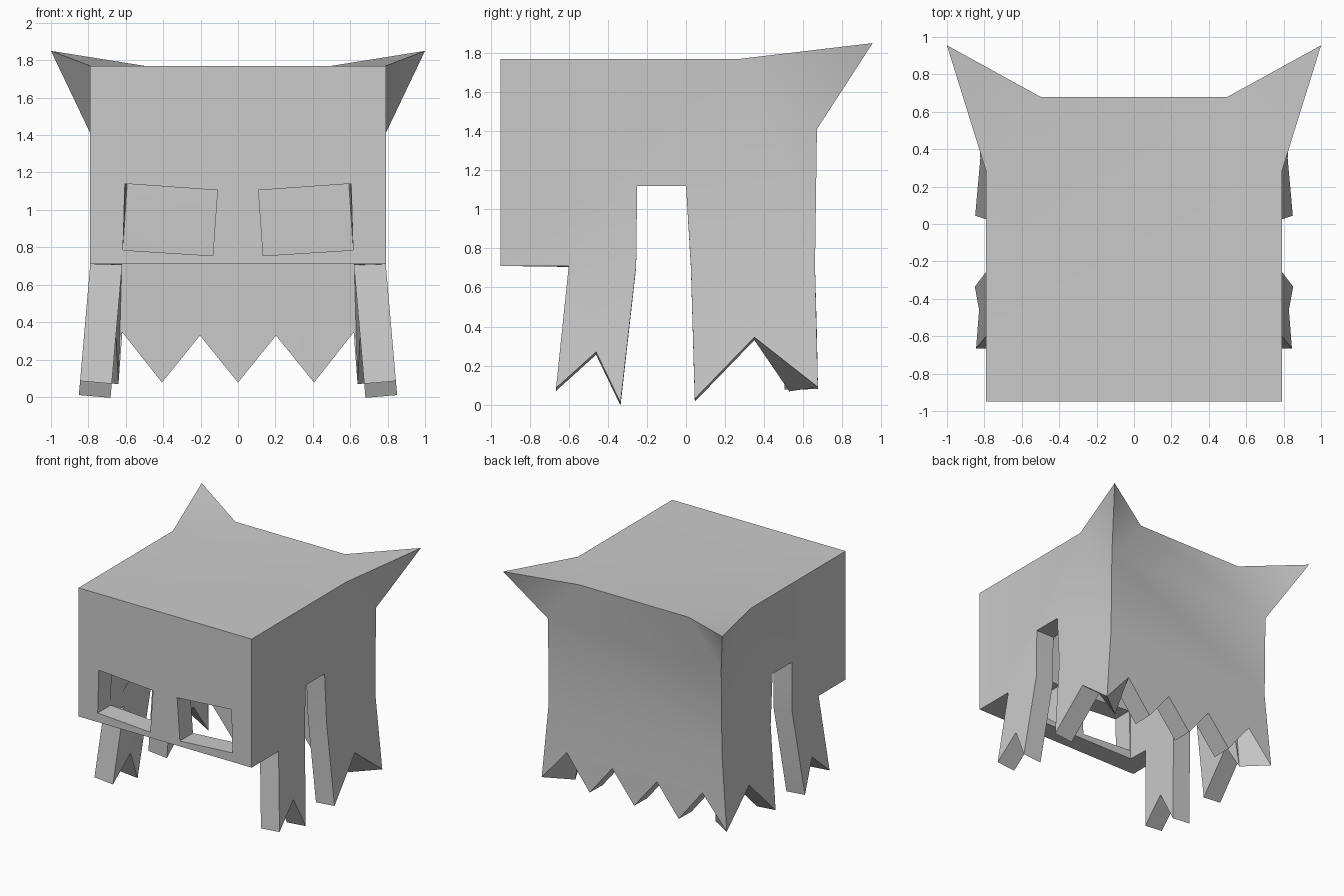
import bpy, bmesh, math
from mathutils import Vector
from mathutils.geometry import tessellate_polygon

cube = bpy.data.objects.get("Cube")
if cube:
    bpy.data.objects.remove(cube)

W, FRONT, TOP, HEM = 0.79, -0.95, 1.77, 0.71
WALL = 0.17

grey = bpy.data.materials.new("plain grey")
grey.use_nodes = True
grey.diffuse_color = (0.6, 0.6, 0.6, 1)
grey.node_tree.nodes["Principled BSDF"].inputs["Base Color"].default_value = (0.6, 0.6, 0.6, 1)

bm = bmesh.new()


def panel(*loops):
    """Fill an outline (and any holes) with faces."""
    loops = [[Vector(p) for p in loop] for loop in loops]
    verts = [bm.verts.new(p) for loop in loops for p in loop]
    for tri in tessellate_polygon(loops):
        bm.faces.new([verts[i] for i in tri])


def mirrored(points):
    return [(-x, y, z) for x, y, z in reversed(points)]


# Corner points shared by the panels around each ear
ear = (1.0, 0.955, 1.85)
ear_side = (W, 0.28, TOP)
ear_back = (0.5, 0.68, TOP)
ear_low = (W, 0.67, 1.41)
back_hem = (W, 0.66, HEM)
back_tip = (W, 0.675, 0.09)

# Side wall with two ragged legs, and the ear
side = [(W, FRONT, HEM), (W, FRONT, TOP), ear_side, ear_low, back_hem, back_tip] + [
    (W, y, z) for y, z in (
        (0.35, 0.345), (0.045, 0.03), (0.025, HEM), (0.0, 1.12), (-0.25, 1.12),
        (-0.255, HEM), (-0.335, 0.01), (-0.46, 0.27), (-0.665, 0.085), (-0.6, HEM))]
for flip in (lambda pts: pts, mirrored):
    panel(flip(side))
    for a, b in ((ear_side, ear_low), (ear_low, ear_back), (ear_back, ear_side)):
        panel(flip([a, ear, b]))

# Top
top_half = [(W, FRONT, TOP), ear_side, ear_back]
panel(top_half + mirrored(top_half))

# Back wall with a zigzag hem
back_half = [ear_back, ear_low, back_hem, back_tip, (0.595, 0.67, 0.35),
             (0.38, 0.675, 0.08), (0.195, 0.67, 0.33)]
panel(back_half + [(0, 0.675, 0.08)] + mirrored(back_half))

# Front wall with two eye holes
front_half = [(W, FRONT, HEM), (W, FRONT, TOP)]
eye = [(x, FRONT, z) for x, z in
       ((0.11, 1.105), (0.605, 1.14), (0.615, 0.785), (0.135, 0.755))]
panel(front_half + mirrored(front_half), eye, mirrored(eye))

# Join the panels, then flare everything below the hem line
bmesh.ops.remove_doubles(bm, verts=bm.verts[:], dist=0.001)
bmesh.ops.bisect_plane(bm, geom=bm.verts[:] + bm.edges[:] + bm.faces[:],
                       dist=0.0005, plane_co=(0, 0, HEM), plane_no=(0, 0, 1))
for v in bm.verts:
    v.co.x *= 1 + 0.11 * max(0, HEM - v.co.z)
bmesh.ops.recalc_face_normals(bm, faces=bm.faces[:])
bmesh.ops.dissolve_limit(bm, angle_limit=math.radians(0.5),
                         verts=bm.verts[:], edges=bm.edges[:])

mesh = bpy.data.meshes.new("hood_shell")
bm.to_mesh(mesh)
bm.free()
hood = bpy.data.objects.new("hood_shell", mesh)
bpy.context.collection.objects.link(hood)
mesh.materials.append(grey)

# Wall thickness and shading
bpy.ops.object.select_all(action='DESELECT')
hood.select_set(True)
bpy.context.view_layer.objects.active = hood
solid = hood.modifiers.new("wall", 'SOLIDIFY')
solid.thickness = WALL
solid.offset = -1
solid.use_even_offset = True
bpy.ops.object.modifier_apply(modifier=solid.name)
bpy.ops.object.shade_smooth_by_angle(angle=math.radians(40))
